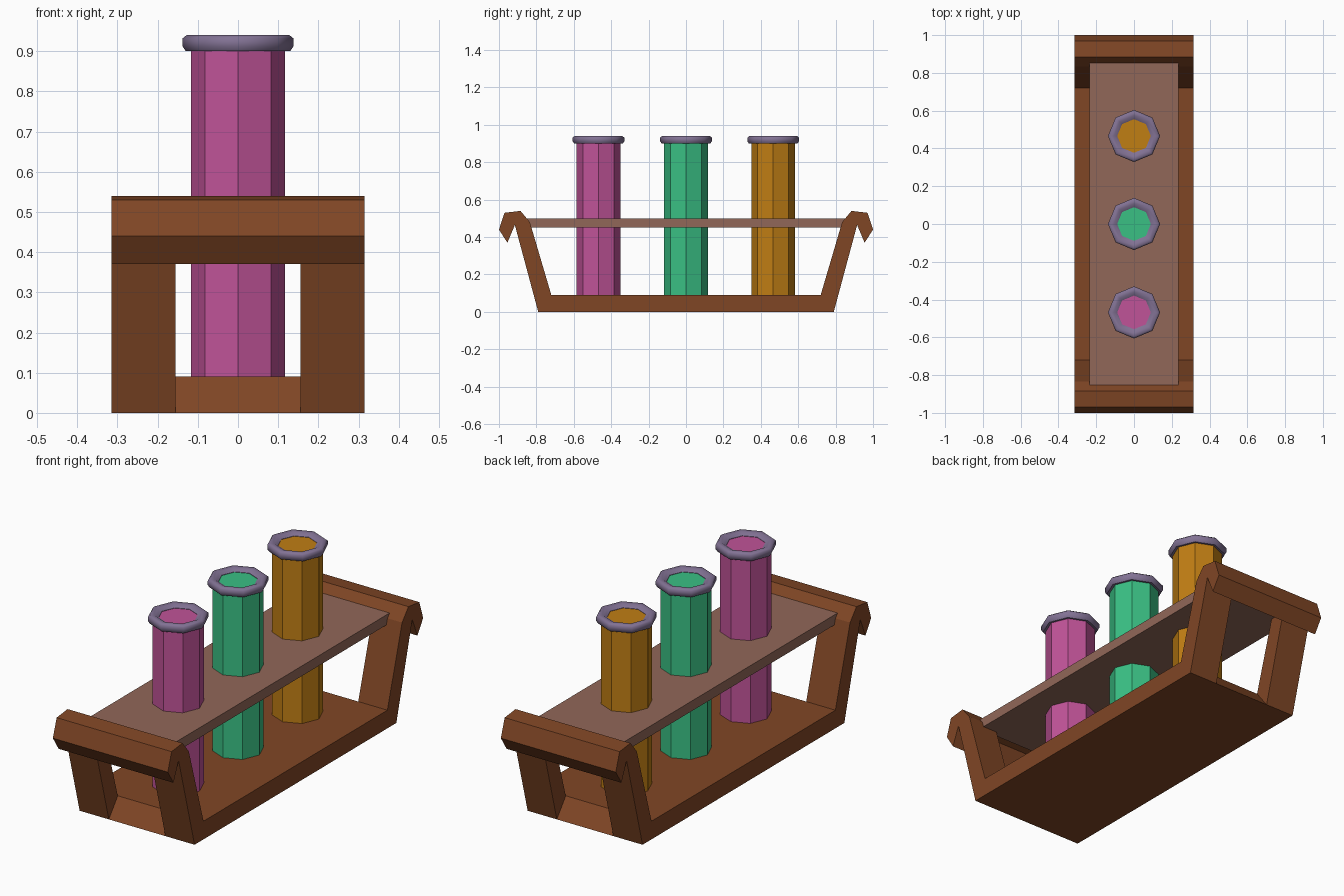
import bpy, bmesh, math

if "Cube" in bpy.data.objects:
    bpy.data.objects.remove(bpy.data.objects["Cube"])


def material(name, rgb):
    lin = [((c / 255 + 0.055) / 1.055) ** 2.4 for c in rgb]
    m = bpy.data.materials.new(name)
    m.diffuse_color = (*lin, 1)
    m.use_nodes = True
    m.node_tree.nodes["Principled BSDF"].inputs["Base Color"].default_value = m.diffuse_color
    return m


wood = material("brown_wood", (128, 70, 37))
shelf_wood = material("pale_wood", (145, 103, 88))
rim_grey = material("lilac_grey", (130, 114, 148))
pink = material("pink", (192, 83, 152))
green = material("green", (58, 192, 132))
amber = material("amber", (192, 126, 20))


def finish(name, bm, mat):
    bmesh.ops.recalc_face_normals(bm, faces=bm.faces)
    me = bpy.data.meshes.new(name)
    bm.to_mesh(me)
    bm.free()
    me.materials.append(mat)
    ob = bpy.data.objects.new(name, me)
    bpy.context.collection.objects.link(ob)
    return ob


def prism(name, profile, x0, x1, mat):
    """Extrude a (y, z) outline along x."""
    bm = bmesh.new()
    f = bm.faces.new([bm.verts.new((x0, y, z)) for y, z in profile])
    ext = bmesh.ops.extrude_face_region(bm, geom=[f])
    bmesh.ops.translate(bm, vec=(x1 - x0, 0, 0),
                        verts=[v for v in ext["geom"] if isinstance(v, bmesh.types.BMVert)])
    return finish(name, bm, mat)


def lathe(name, profile, y, mat, closed, sides=8):
    """Turn an (r, z) profile about a vertical axis at y."""
    bm = bmesh.new()
    rings = []
    for r, z in profile:
        rings.append([bm.verts.new((r * math.cos(2 * math.pi * k / sides),
                                    y + r * math.sin(2 * math.pi * k / sides), z))
                      for k in range(sides)])
    n = len(rings)
    for i in range(n if closed else n - 1):
        a, b = rings[i], rings[(i + 1) % n]
        for k in range(sides):
            j = (k + 1) % sides
            bm.faces.new((a[k], a[j], b[j], b[k]))
    if not closed:
        bm.faces.new(rings[0])
        bm.faces.new(rings[-1])
    return finish(name, bm, mat)


# base with ends sloping inward
prism("base", [(-0.79, 0), (0.79, 0), (0.72, 0.09), (-0.72, 0.09)], -0.315, 0.315, wood)

# leaning legs and hooked handles at both ends
leg = [(0.72, 0.09), (0.79, 0), (0.915, 0.465), (0.835, 0.48)]
hook = [(0.835, 0.48), (0.885, 0.54), (0.97, 0.53), (1.0, 0.44), (0.955, 0.37), (0.915, 0.465)]
for s, end in ((-1, "front"), (1, "back")):
    prism(end + "_handle", [(s * y, z) for y, z in hook], -0.315, 0.315, wood)
    for t, side in ((-1, "left"), (1, "right")):
        prism(f"{end}_{side}_leg", [(s * y, z) for y, z in leg], t * 0.155, t * 0.315, wood)

# shelf that holds the tubes
prism("shelf", [(-0.855, 0.45), (0.855, 0.45), (0.855, 0.5), (-0.855, 0.5)], -0.235, 0.235, shelf_wood)

# tubes with filled tops and raised rims
rim = [(0.112, 0.902), (0.13, 0.90), (0.138, 0.912), (0.138, 0.932),
       (0.128, 0.94), (0.108, 0.938), (0.089, 0.926), (0.089, 0.91)]
for y, mat in ((-0.468, pink), (0, green), (0.466, amber)):
    lathe(mat.name + "_tube", [(0.117, 0.085), (0.117, 0.905), (0.1, 0.924)], y, mat, False)
    lathe(mat.name + "_tube_rim", rim, y, rim_grey, True)
    ob = bpy.data.objects[mat.name + "_tube_rim"]
    bpy.context.view_layer.objects.active = ob
    ob.select_set(True)
    bpy.ops.object.shade_smooth_by_angle(angle=math.radians(50))
    ob.select_set(False)
